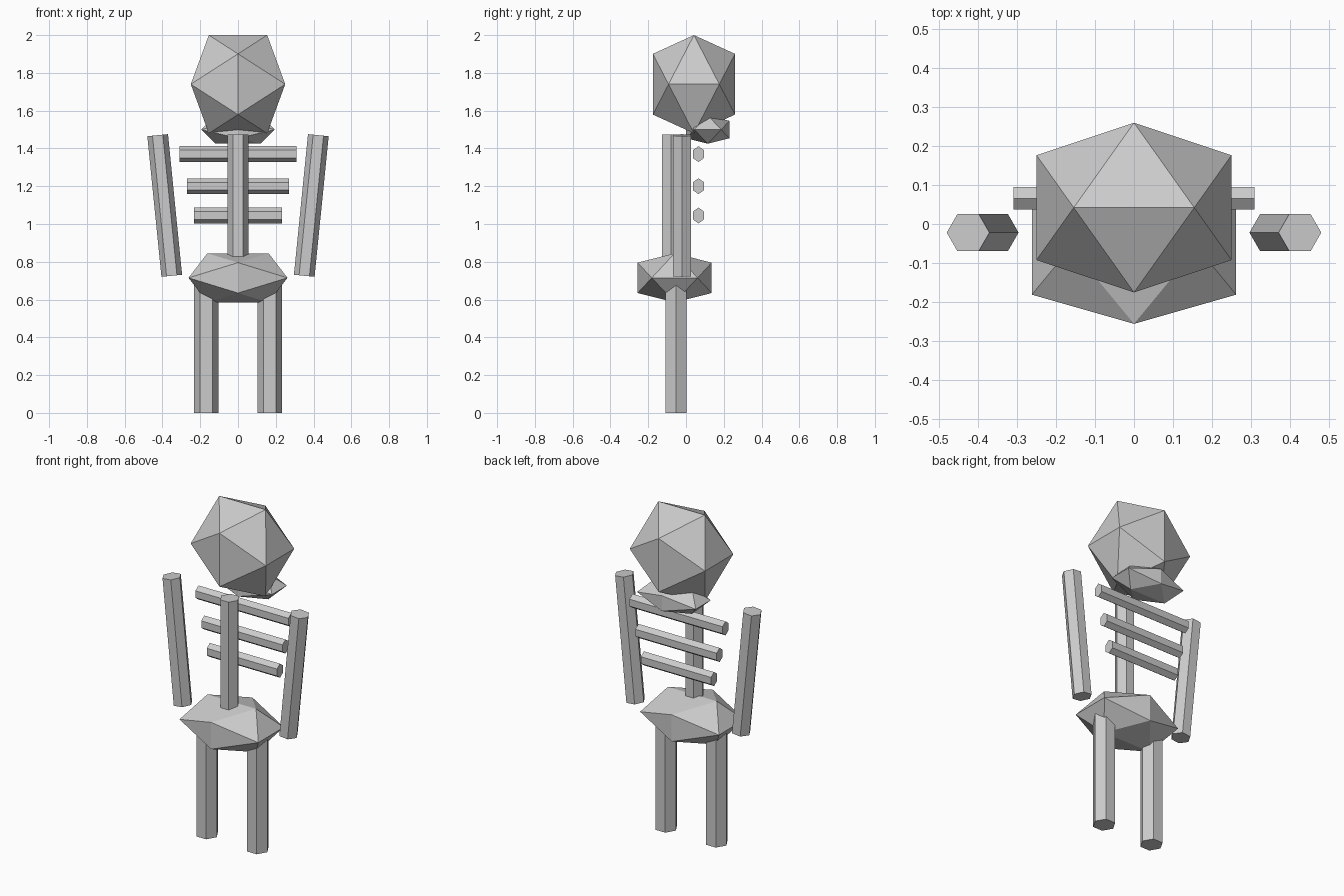
import bpy, bmesh, math
from mathutils import Matrix, Vector

cube = bpy.data.objects.get("Cube")
if cube:
    bpy.data.objects.remove(cube, do_unlink=True)

bone = bpy.data.materials.new("bone_grey")
bone.use_nodes = True
colour = (0.6, 0.6, 0.6, 1)
bone.diffuse_color = colour
bone.node_tree.nodes["Principled BSDF"].inputs["Base Color"].default_value = colour

GOLDEN = (1 + math.sqrt(5)) / 2


def add_object(name, bm, matrix):
    bm.transform(matrix)
    bmesh.ops.recalc_face_normals(bm, faces=bm.faces)
    mesh = bpy.data.meshes.new(name)
    bm.to_mesh(mesh)
    bm.free()
    mesh.materials.append(bone)
    bpy.context.collection.objects.link(bpy.data.objects.new(name, mesh))


def icosahedron(name, centre, half_size):
    """Icosahedron with edges along x on top and bottom, fitted to half sizes."""
    bm = bmesh.new()
    g = 1 / GOLDEN
    for a in (-1, 1):
        for b in (-1, 1):
            for corner in ((a * g, 0, b), (0, a, b * g), (a, b * g, 0)):
                bm.verts.new(corner)
    bmesh.ops.convex_hull(bm, input=bm.verts)
    add_object(name, bm, Matrix.Translation(centre) @ Matrix.Diagonal((*half_size, 1)))


def hex_rod(name, centre, radius, length, turn=Matrix(), squash=1):
    """Six-sided rod along z, with corners on its local x axis."""
    bm = bmesh.new()
    bmesh.ops.create_cone(bm, cap_ends=True, segments=6, radius1=radius,
                          radius2=radius, depth=length)
    corner_x = max(v.co.x for v in bm.verts)
    if corner_x < radius * 0.95:
        bm.transform(Matrix.Rotation(math.pi / 6, 4, 'Z'))
    add_object(name, bm, Matrix.Translation(centre) @ turn
               @ Matrix.Diagonal((1, squash, 1, 1)))


# Skull, jaw and pelvis
icosahedron("skull", Vector((0, 0.042, 1.74)), (0.25, 0.2175, 0.26))
icosahedron("jaw", Vector((0, 0.115, 1.5)), (0.195, 0.115, 0.075))
icosahedron("pelvis", Vector((0, -0.06, 0.715)), (0.262, 0.196, 0.13))

# Spine
hex_rod("spine", Vector((0, -0.08, 1.125)), 0.055, 0.7)

# Ribs lie along x with a corner pointing up
lay_down = Matrix.Rotation(math.pi / 2, 4, 'Y')
for name, z, half in (("lower", 1.045, 0.233), ("middle", 1.2, 0.27), ("upper", 1.37, 0.309)):
    hex_rod(name + "_rib", Vector((0, 0.066, z)), 0.042, 2 * half, lay_down, 0.8)

# Arms lean outward at the top, legs stand upright
for side, s in (("left", 1), ("right", -1)):
    lean = Matrix.Rotation(s * 0.1, 4, 'Y')
    hex_rod(side + "_arm", Vector((s * 0.388, -0.022, 1.098)), 0.055, 0.748, lean)
    hex_rod(side + "_leg", Vector((s * 0.168, -0.0525, 0.345)), 0.064, 0.69)
